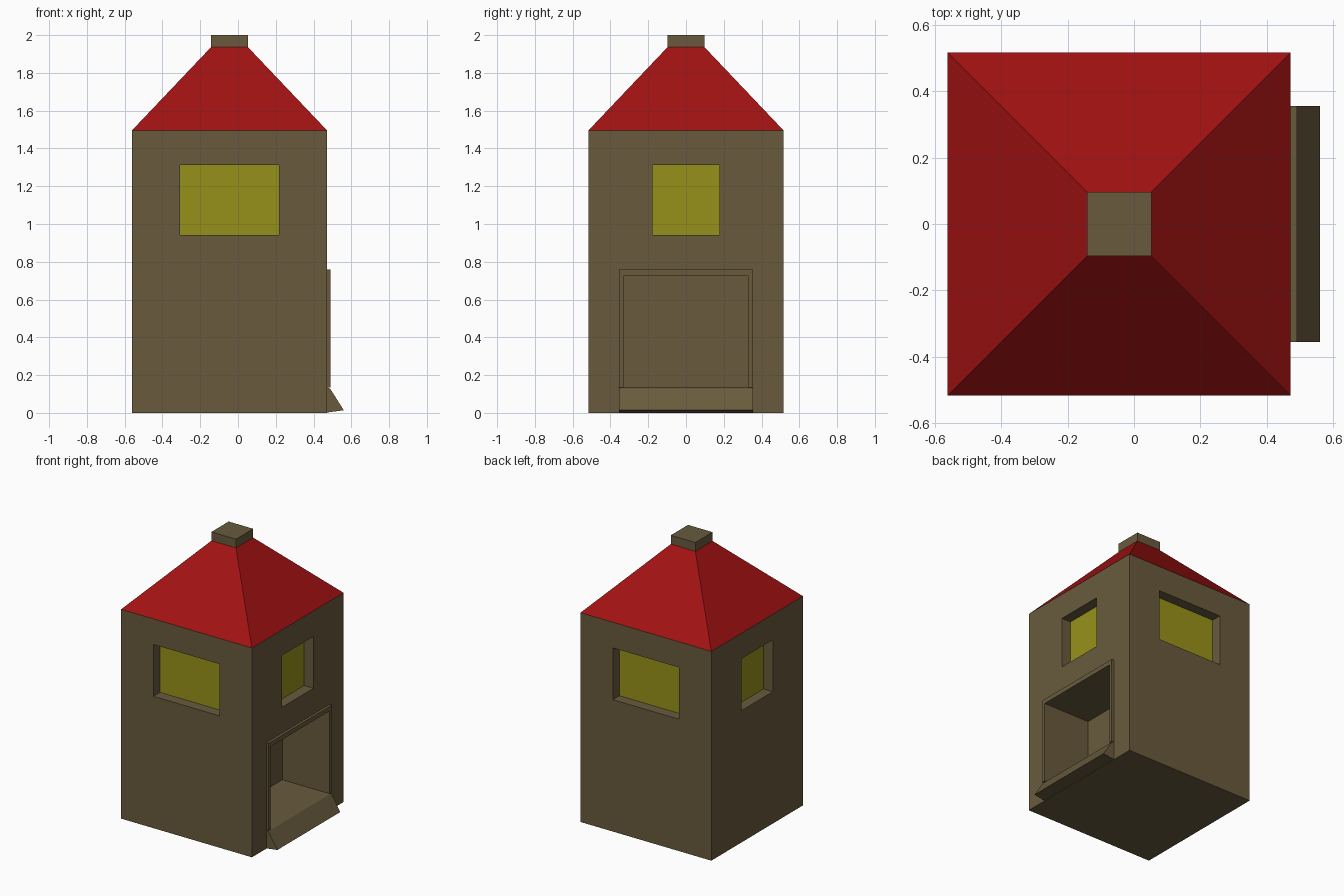
import bpy, bmesh
from mathutils import Vector

if "Cube" in bpy.data.objects:
    bpy.data.objects.remove(bpy.data.objects["Cube"])

CX = -0.045            # tower centre line
H = 0.517              # tower half width
WALL_TOP = 1.495


def material(name, rgb):
    m = bpy.data.materials.new(name)
    m.diffuse_color = (*rgb, 1)
    m.use_nodes = True
    m.node_tree.nodes["Principled BSDF"].inputs["Base Color"].default_value = m.diffuse_color
    return m


STONE = material("stone", (0.14, 0.103, 0.046))
RED = material("red", (0.36, 0.006, 0.006))
YELLOW = material("yellow", (0.31, 0.285, 0.01))


def make(name, verts, faces, mat):
    me = bpy.data.meshes.new(name)
    bm = bmesh.new()
    vs = [bm.verts.new(v) for v in verts]
    for f in faces:
        bm.faces.new([vs[i] for i in f])
    if len(faces) > 1:
        bmesh.ops.recalc_face_normals(bm, faces=bm.faces)
    bm.to_mesh(me)
    bm.free()
    me.materials.append(mat)
    ob = bpy.data.objects.new(name, me)
    bpy.context.collection.objects.link(ob)
    return ob


def prism(name, loop_a, loop_b, mat):
    """Closed solid between two matching loops of points."""
    n = len(loop_a)
    sides = [(i, (i + 1) % n, n + (i + 1) % n, n + i) for i in range(n)]
    return make(name, loop_a + loop_b,
                [tuple(range(n))[::-1], tuple(range(n, 2 * n))] + sides, mat)


def square(h, z):
    return [(CX + sx * h, sy * h, z) for sx, sy in ((-1, -1), (1, -1), (1, 1), (-1, 1))]


def box(name, lo, hi, mat):
    def ring(z):
        return [(lo[0], lo[1], z), (hi[0], lo[1], z), (hi[0], hi[1], z), (lo[0], hi[1], z)]
    return prism(name, ring(lo[2]), ring(hi[2]), mat)


def carve(target, cutter):
    mod = target.modifiers.new("cut", 'BOOLEAN')
    mod.operation, mod.solver, mod.object = 'DIFFERENCE', 'EXACT', cutter
    bpy.context.view_layer.objects.active = target
    bpy.ops.object.modifier_apply(modifier=mod.name)
    bpy.data.objects.remove(cutter)


# Tower, roof and chimney
tower = prism("tower_walls", square(H, 0), square(H, WALL_TOP), STONE)
prism("roof", square(H, WALL_TOP), square(0.097, 1.937), RED)
prism("chimney", square(0.097, 1.937), square(0.097, 2.0), STONE)

# Recessed windows on all four walls
DEPTH, Z0, Z1 = 0.075, 0.942, 1.312
for side, normal, half in (("front", (0, -1), 0.261), ("right", (1, 0), 0.177),
                           ("back", (0, 1), 0.261), ("left", (-1, 0), 0.177)):
    n = Vector((*normal, 0))
    t = Vector((-n.y, n.x, 0))

    def pane(offset):
        c = Vector((CX, 0, 0)) + n * (H + offset)
        return [c + t * s * half + Vector((0, 0, z))
                for s, z in ((-1, Z0), (1, Z0), (1, Z1), (-1, Z1))]

    carve(tower, prism("window_cutter", pane(-DEPTH), pane(0.1), STONE))
    make(side + "_window_pane", pane(0.001 - DEPTH), [(0, 1, 2, 3)], YELLOW)

# Doorway alcove on the right wall
WX = CX + H
carve(tower, box("door_cutter", (0.118, -0.332, 0.135), (0.6, 0.332, 0.725), STONE))

# Raised door frame
outline = [(-0.355, 0.135), (-0.355, 0.758), (0.355, 0.758), (0.355, 0.135),
           (0.332, 0.135), (0.332, 0.725), (-0.332, 0.725), (-0.332, 0.135)]
prism("door_frame", [(WX, y, z) for y, z in outline],
      [(0.491, y, z) for y, z in outline], STONE)

# Sloping door step
step = [(WX, 0.135), (0.488, 0.128), (0.56, 0.014), (WX, 0.002)]
prism("door_step", [(x, -0.355, z) for x, z in step],
      [(x, 0.355, z) for x, z in step], STONE)
